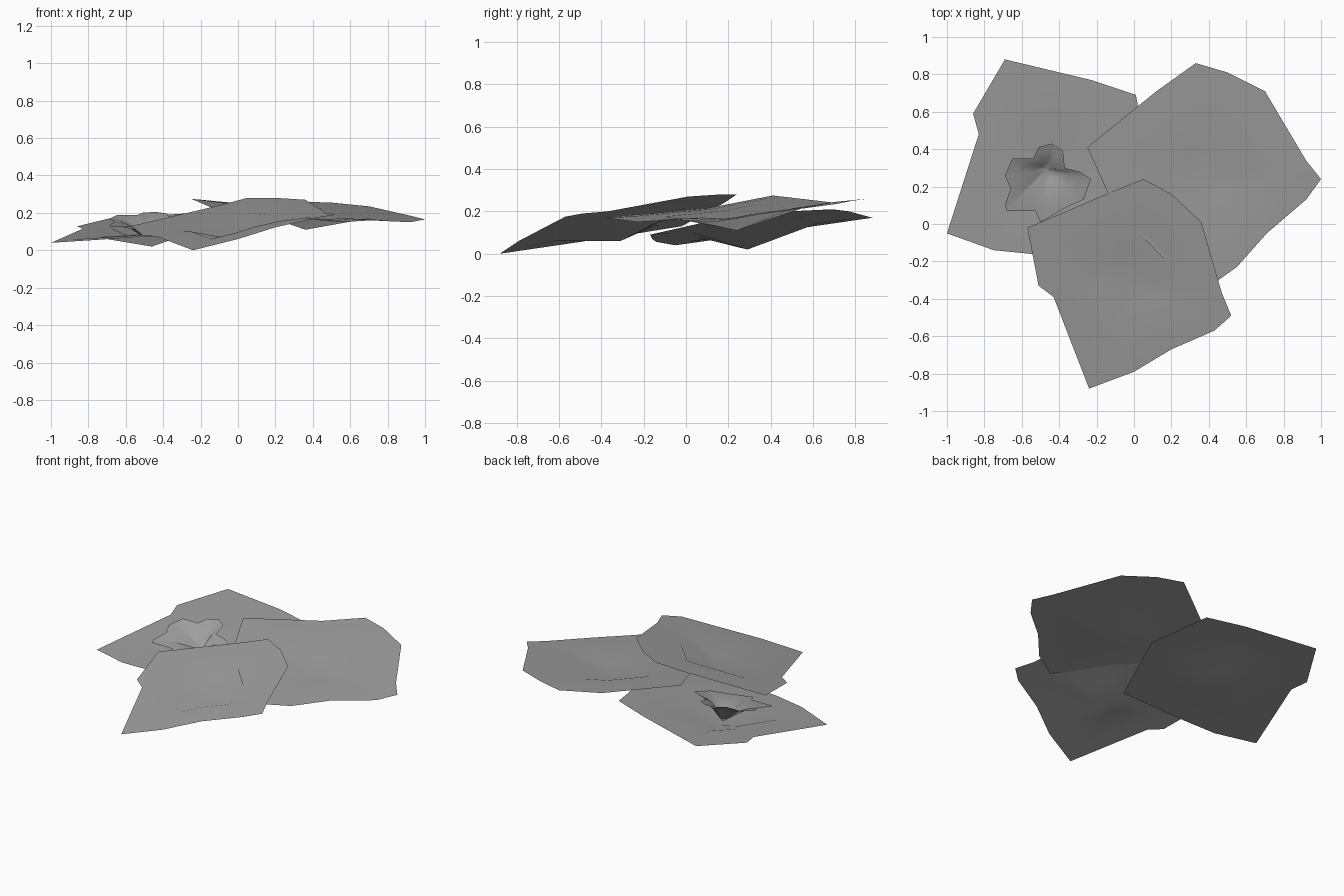
import bpy, bmesh
from mathutils import Vector

if "Cube" in bpy.data.objects:
    bpy.data.objects.remove(bpy.data.objects["Cube"])

# Dark grey shared by every part
grey = bpy.data.materials.new("dark_grey")
grey.diffuse_color = (0.34, 0.34, 0.34, 1)
grey.use_nodes = True
grey.node_tree.nodes["Principled BSDF"].inputs["Base Color"].default_value = grey.diffuse_color


def pad(name, rim, pit, mid_z, rings=(0.8, 0.55, 0.28), even=0.8):
    """Thin dished sheet: an irregular rim, rings running inward, and a sunken centre.
    even blends the shading normals toward the sheet's average normal."""
    bm = bmesh.new()
    level = Vector((pit[0], pit[1], mid_z))
    loops = [[bm.verts.new(p) for p in rim]]
    for t in rings:
        sink = max(0.0, 1 - t / 0.6) * (mid_z - pit[2])
        loops.append([bm.verts.new(level.lerp(Vector(p), t) - Vector((0, 0, sink)))
                      for p in rim])
    n = len(rim)
    for a, b in zip(loops, loops[1:]):
        for i in range(n):
            j = (i + 1) % n
            bm.faces.new((a[i], a[j], b[j], b[i]))
    c = bm.verts.new(pit)
    for i in range(n):
        bm.faces.new((loops[-1][i], loops[-1][(i + 1) % n], c))
    # All sheets face upward
    bm.normal_update()
    if sum(f.normal.z for f in bm.faces) < 0:
        bmesh.ops.reverse_faces(bm, faces=bm.faces[:])
    for f in bm.faces:
        f.smooth = True
    me = bpy.data.meshes.new(name)
    bm.to_mesh(me)
    bm.free()
    # Even shading across the sheet
    mean = sum((p.normal * p.area for p in me.polygons), Vector()).normalized()
    me.normals_split_custom_set_from_vertices(
        [Vector(v.normal).lerp(mean, even).normalized() for v in me.vertices])
    me.materials.append(grey)
    ob = bpy.data.objects.new(name, me)
    bpy.context.collection.objects.link(ob)
    return ob


# Back left leaf, tucked under the other two
pad("back_left_leaf", [
    (-0.69, 0.88, .17), (-0.23, 0.77, .20), (0.01, 0.69, .21), (0.09, 0.27, .19),
    (-0.06, -0.17, .09), (-0.55, -0.16, .07), (-0.75, -0.14, .056), (-1.0, -0.05, .04),
    (-0.83, 0.48, .115), (-0.86, 0.59, .128)],
    (-0.46, 0.29, .02), .125)

# Right leaf
pad("right_leaf", [
    (-0.25, 0.41, .275), (0.12, 0.71, .24), (0.33, 0.86, .26), (0.50, 0.81, .255),
    (0.70, 0.71, .235), (0.92, 0.34, .185), (1.0, 0.24, .165), (0.92, 0.13, .15),
    (0.71, -0.05, .16), (0.55, -0.23, .15), (0.34, -0.38, .17), (-0.11, 0.10, .215)],
    (0.36, 0.24, .11), .20)

# Front leaf, lying on top
pad("front_leaf", [
    (-0.24, -0.88, 0), (-0.43, -0.39, .072), (-0.51, -0.33, .08), (-0.57, -0.02, .13),
    (-0.10, 0.18, .24), (0.05, 0.24, .28), (0.20, 0.16, .28), (0.36, 0.01, .27),
    (0.47, -0.37, .20), (0.52, -0.49, .19), (0.43, -0.57, .175), (0.20, -0.67, .123),
    (0, -0.79, .06)],
    (-0.03, -0.31, .06), .15)

# Small lobed blossom cup, its back edge tipped up
outline = [(-.44, .43), (-.38, .39), (-.37, .30), (-.29, .28), (-.23, .24), (-.27, .13),
           (-.36, .09), (-.43, .05), (-.50, .01), (-.53, .07), (-.68, .07), (-.69, .10),
           (-.66, .19), (-.69, .26), (-.65, .35), (-.54, .35), (-.51, .41)]
pad("blossom", [(x, y, 0.115 + 0.22 * (y - 0.02)) for x, y in outline],
    (-0.47, 0.29, .05), .13, (0.75, 0.5, 0.25), even=0.4)
